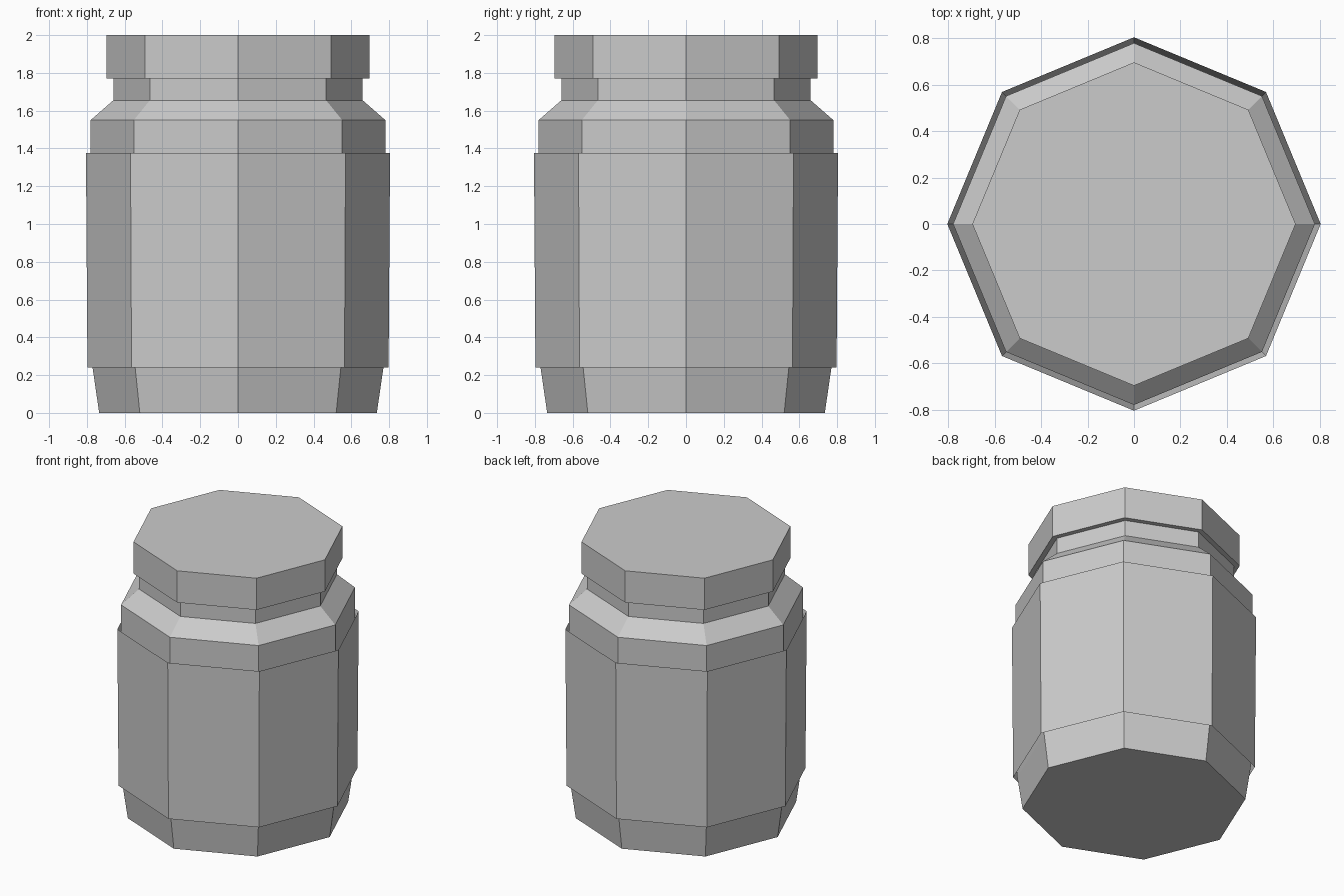
import bpy
import bmesh
import math

SIDES = 8

cube = bpy.data.objects.get("Cube")
if cube:
    bpy.data.objects.remove(cube, do_unlink=True)

grey = bpy.data.materials.new("plain_grey")
grey.use_nodes = True
grey.diffuse_color = (0.6, 0.6, 0.6, 1)
grey.node_tree.nodes["Principled BSDF"].inputs["Base Color"].default_value = grey.diffuse_color


def lathe(name, profile, closed=False):
    """Turn (radius, height) points into a flat-sided ring part.
    An open profile is capped at both ends; a closed one forms a hollow band."""
    bm = bmesh.new()
    rings = []
    for r, z in profile:
        angles = [2 * math.pi * i / SIDES for i in range(SIDES)]
        rings.append([bm.verts.new((r * math.cos(a), r * math.sin(a), z)) for a in angles])
    pairs = list(zip(rings, rings[1:]))
    if closed:
        pairs.append((rings[-1], rings[0]))
    else:
        bm.faces.new(rings[0])
        bm.faces.new(rings[-1])
    for low, high in pairs:
        for i in range(SIDES):
            j = (i + 1) % SIDES
            bm.faces.new((low[i], low[j], high[j], high[i]))
    bmesh.ops.recalc_face_normals(bm, faces=bm.faces)
    mesh = bpy.data.meshes.new(name)
    bm.to_mesh(mesh)
    bm.free()
    mesh.materials.append(grey)
    obj = bpy.data.objects.new(name, mesh)
    bpy.context.collection.objects.link(obj)
    return obj


# Jar with tapered foot, straight wall, sloping shoulder and neck
lathe("jar_body", [(0.735, 0), (0.77, 0.24), (0.78, 0.4), (0.78, 1.55),
                   (0.66, 1.655), (0.66, 1.78)])

# Label band standing slightly off the wall, its rims opening outward
lathe("label_band", [(0.797, 0.24), (0.805, 1.375), (0.772, 1.2), (0.765, 0.4)], closed=True)

# Screw lid
lathe("lid", [(0.697, 1.77), (0.697, 2.0)])
